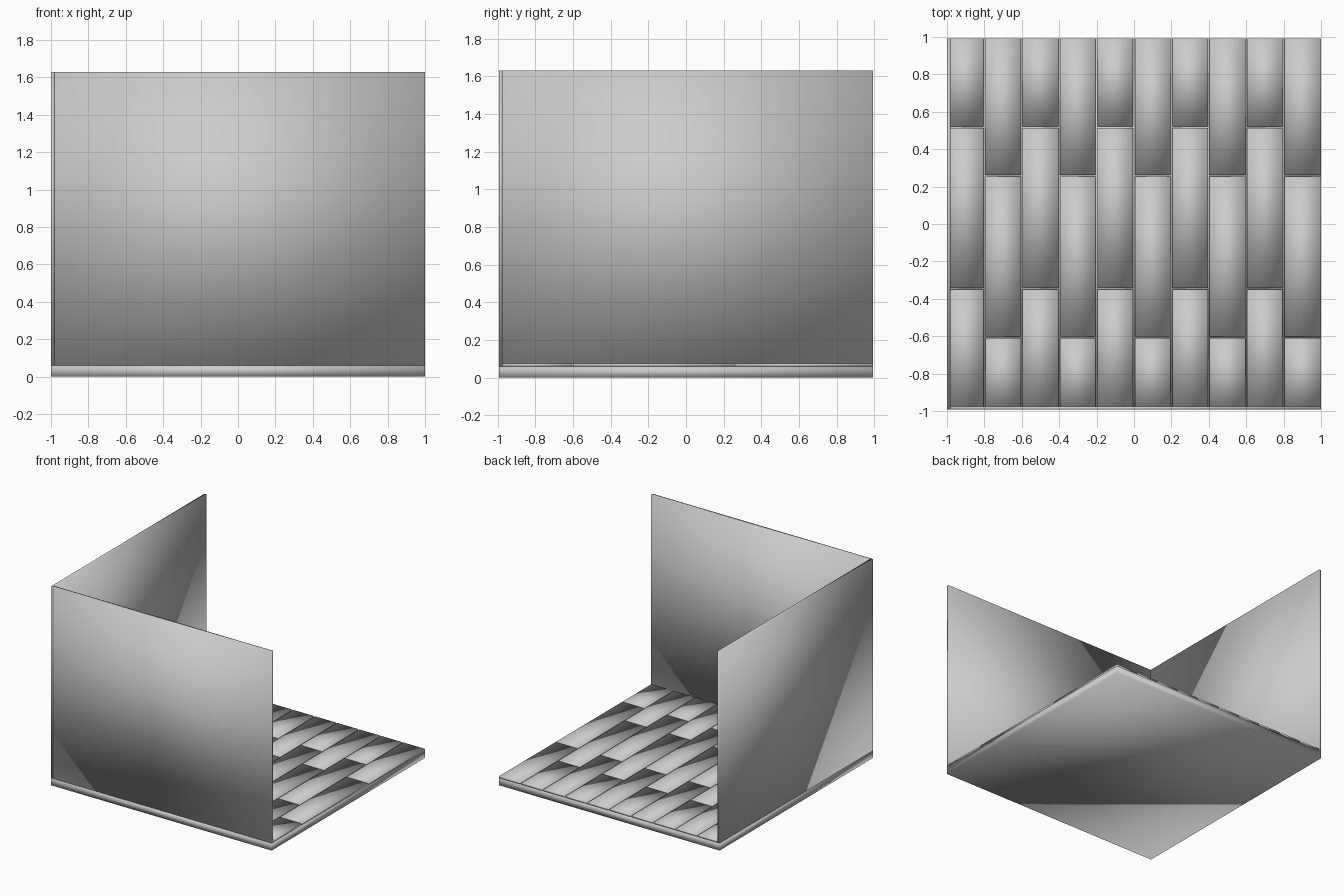
import bpy
import bmesh

if "Cube" in bpy.data.objects:
    bpy.data.objects.remove(bpy.data.objects["Cube"])

EDGE_Y = 0.993      # half depth of the room
SLAB_TOP = 0.06
FLOOR_TOP = 0.075
WALL_TOP = 1.63
WALL = 0.018        # wall thickness


def box(name, lo, hi):
    """Smooth-shaded box between two opposite corners."""
    bm = bmesh.new()
    bmesh.ops.create_cube(bm, size=1)
    for v in bm.verts:
        for i in range(3):
            v.co[i] = hi[i] if v.co[i] > 0 else lo[i]
    for f in bm.faces:
        f.smooth = True
    mesh = bpy.data.meshes.new(name)
    bm.to_mesh(mesh)
    bm.free()
    obj = bpy.data.objects.new(name, mesh)
    bpy.context.collection.objects.link(obj)
    return obj


# Base slab
box("floor_slab", (-1, -EDGE_Y, 0), (1, EDGE_Y, SLAB_TOP))

# Two walls meeting at the front left corner
box("left_wall", (-1, -EDGE_Y, SLAB_TOP), (-1 + WALL, EDGE_Y, WALL_TOP))
box("front_wall", (-1 + WALL, -EDGE_Y, SLAB_TOP), (1, -EDGE_Y + WALL, WALL_TOP))

# Staggered floor planks in ten columns, alternating joint positions
joints = [(-0.345, 0.518), (-0.605, 0.257)]
gap_x, gap_y = 0.005, 0.003
for col in range(10):
    x0 = -1 + 0.2 * col
    ys = [-EDGE_Y, *joints[col % 2], EDGE_Y]
    for row in range(3):
        y0 = ys[row] + (gap_y if row > 0 else 0)
        y1 = ys[row + 1] - (gap_y if row < 2 else 0)
        left = x0 + (gap_x if col > 0 else 0.001)
        right = x0 + 0.2 - (gap_x if col < 9 else 0.001)
        box(f"floor_plank_{col + 1}_{row + 1}",
            (left, y0 + 0.001, SLAB_TOP), (right, y1 - 0.001, FLOOR_TOP))
